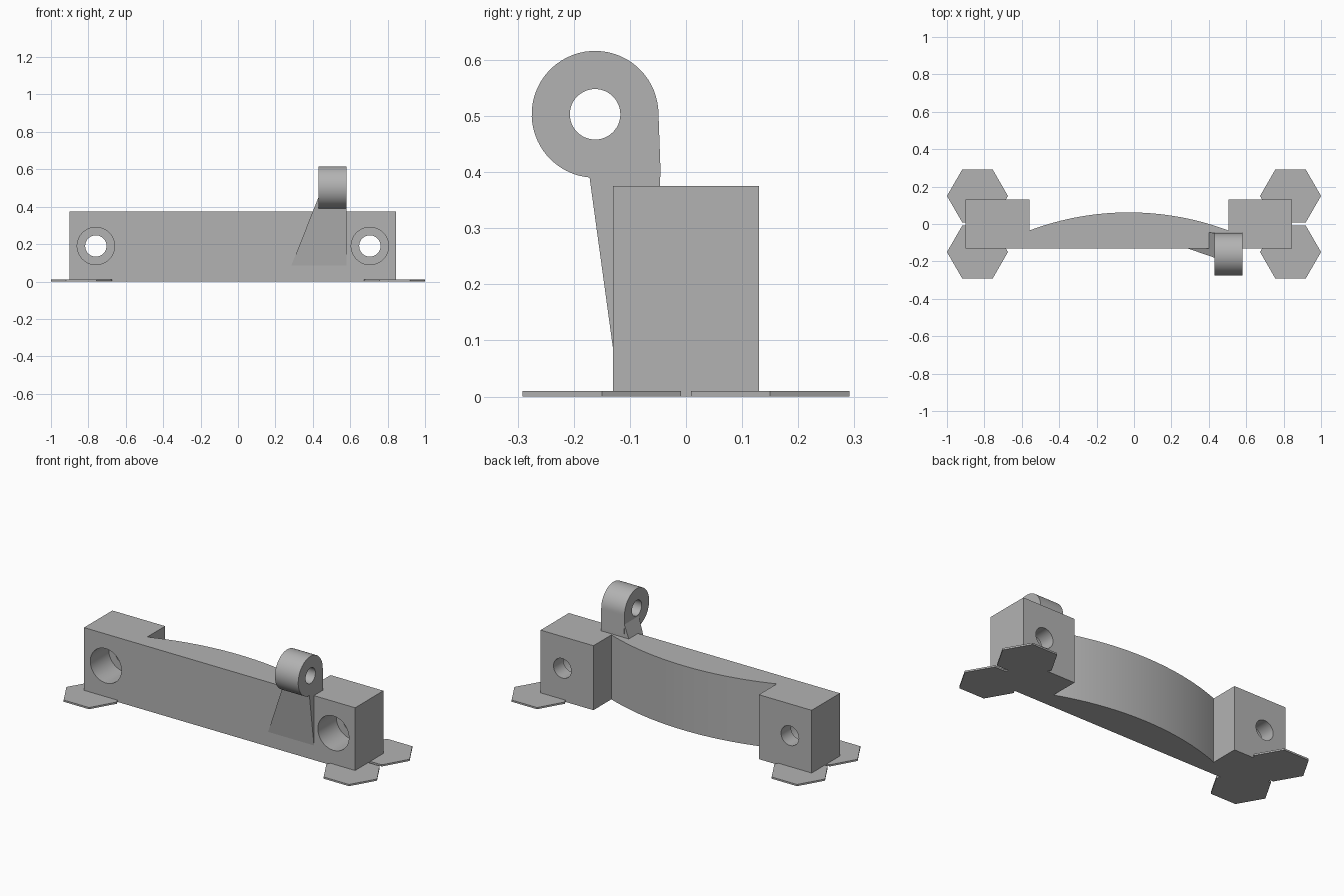
import bpy, bmesh
from math import sin, cos, pi, radians
from mathutils import Matrix

if "Cube" in bpy.data.objects:
    bpy.data.objects.remove(bpy.data.objects["Cube"], do_unlink=True)

grey = bpy.data.materials.new("plain grey")
grey.use_nodes = True
color = (0.45, 0.45, 0.45, 1)
grey.diffuse_color = color
grey.node_tree.nodes["Principled BSDF"].inputs["Base Color"].default_value = color


def finish(bm, name):
    bmesh.ops.recalc_face_normals(bm, faces=bm.faces)
    mesh = bpy.data.meshes.new(name)
    bm.to_mesh(mesh)
    bm.free()
    mesh.materials.append(grey)
    ob = bpy.data.objects.new(name, mesh)
    bpy.context.collection.objects.link(ob)
    return ob


def activate(ob):
    bpy.ops.object.select_all(action='DESELECT')
    ob.select_set(True)
    bpy.context.view_layer.objects.active = ob


def prism(name, points, offset):
    """Extrude a closed outline of 3D points by an offset."""
    bm = bmesh.new()
    face = bm.faces.new([bm.verts.new(p) for p in points])
    geo = bmesh.ops.extrude_face_region(bm, geom=[face])["geom"]
    moved = [g for g in geo if isinstance(g, bmesh.types.BMVert)]
    bmesh.ops.translate(bm, verts=moved, vec=offset)
    return finish(bm, name)


def drill(target, axis, centre, radius, depth):
    """Cut a round hole along the x or y axis."""
    bm = bmesh.new()
    turn = Matrix.Rotation(pi / 2, 4, 'Y' if axis == 'x' else 'X')
    bmesh.ops.create_cone(bm, cap_ends=True, segments=48, radius1=radius, radius2=radius,
                          depth=depth, matrix=Matrix.Translation(centre) @ turn)
    cutter = finish(bm, "hole_cutter")
    cutter.hide_render = True
    mod = target.modifiers.new("hole", 'BOOLEAN')
    mod.operation, mod.solver, mod.object = 'DIFFERENCE', 'EXACT', cutter
    activate(target)
    bpy.ops.object.modifier_apply(modifier=mod.name)
    bpy.data.objects.remove(cutter, do_unlink=True)


def smooth(ob):
    activate(ob)
    bpy.ops.object.shade_smooth_by_angle(angle=radians(30))


# Body: two end blocks joined by a bar with a bowed back
left, right, inner_l, inner_r = -0.9, 0.845, -0.56, 0.505
front, back, spring, rise = -0.13, 0.13, -0.035, 0.097
half, mid = (inner_r - inner_l) / 2, (inner_r + inner_l) / 2
radius = (half ** 2 + rise ** 2) / (2 * rise)
outline = [(left, front), (right, front), (right, back), (inner_r, back)]
for i in range(33):
    x = half * (1 - i / 16)
    outline.append((mid + x, spring + rise - radius + (radius ** 2 - x ** 2) ** 0.5))
outline += [(inner_l, back), (left, back)]
body = prism("body", [(x, y, 0) for x, y in outline], (0, 0, 0.375))

# Counterbored screw holes through the blocks
for x in (-0.76, 0.705):
    drill(body, 'y', (x, 0, 0.19), 0.057, 0.6)
    drill(body, 'y', (x, front, 0.19), 0.1, 0.34)
smooth(body)

# Hinge eye with a neck on its underside
cy, cz, r = -0.162, 0.503, 0.113
eye = [(cy + r * cos(a), cz + r * sin(a)) for a in (radians(265) * i / 48 for i in range(49))]
eye.append((-0.045, 0.391))
hinge_eye = prism("hinge_eye", [(0.43, y, z) for y, z in eye], (0.15, 0, 0))
drill(hinge_eye, 'x', (0.5, cy, cz), 0.045, 0.5)
smooth(hinge_eye)

# Flared bracket carrying the eye
bm = bmesh.new()
rings = []
for z, x, y0, y1 in ((0.085, 0.285, -0.13, -0.04), (0.45, 0.43, -0.18, -0.0475)):
    rings.append([bm.verts.new(p) for p in
                  ((x, y0, z), (0.58, y0, z), (0.58, y1, z), (x, y1, z))])
low, high = rings
bm.faces.new(low)
bm.faces.new(high)
for i in range(4):
    j = (i + 1) % 4
    bm.faces.new((low[i], low[j], high[j], high[i]))
finish(bm, "hinge_bracket")

# Thin hexagonal feet under the four corners
for side, sx in (("right", -1), ("left", 1)):
    for end, sy in (("front", -1), ("back", 1)):
        hexagon = [(sx * 0.837 + 0.163 * cos(i * pi / 3),
                    sy * 0.15 + 0.163 * sin(i * pi / 3), 0) for i in range(6)]
        prism(f"foot_{end}_{side}", hexagon, (0, 0, 0.01))
